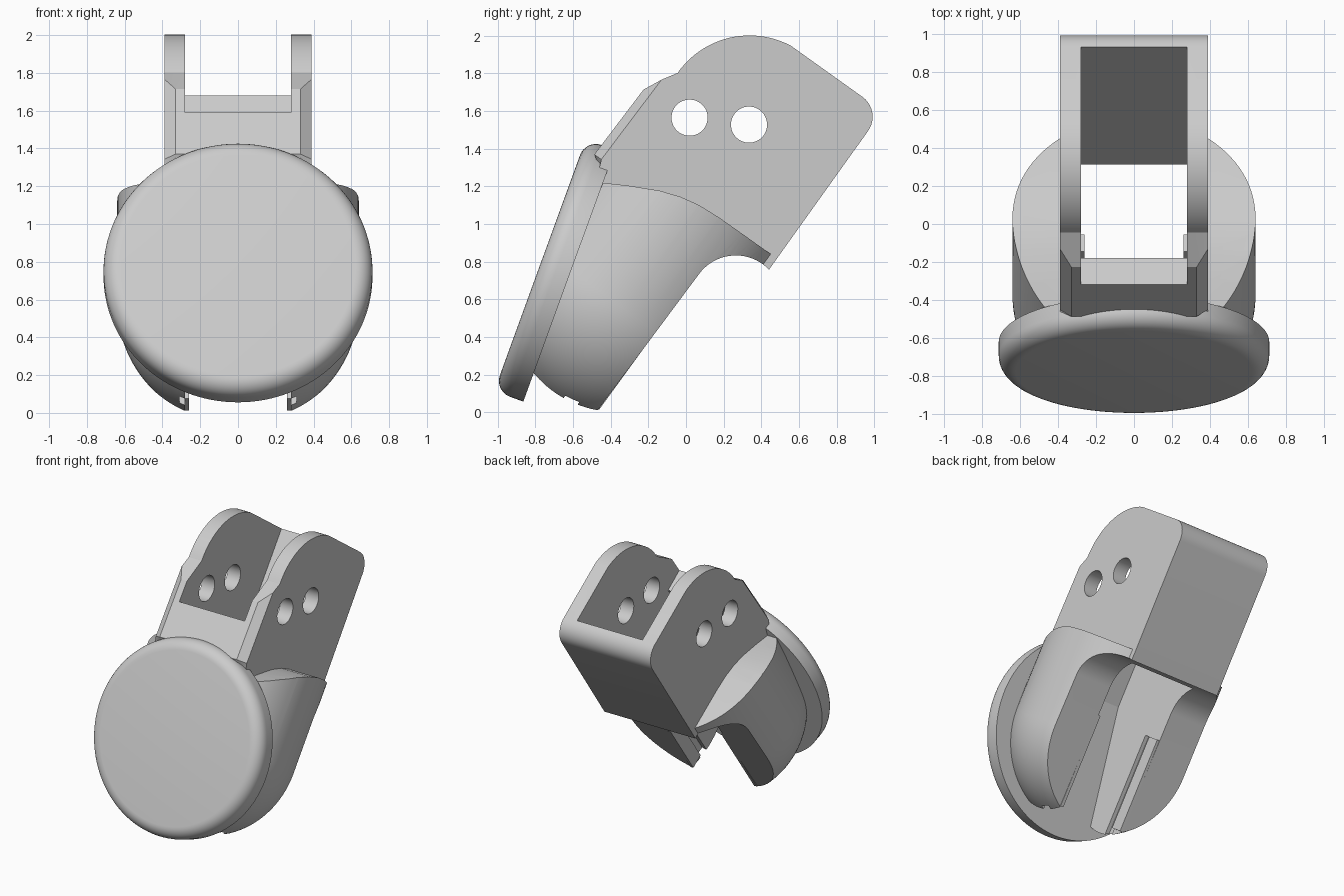
import bpy, bmesh, math
from mathutils import Matrix, Vector

cube = bpy.data.objects.get("Cube")
if cube:
    bpy.data.objects.remove(cube, do_unlink=True)

grey = bpy.data.materials.new("light_grey")
grey.use_nodes = True
colour = (0.6, 0.6, 0.6, 1)
grey.diffuse_color = colour
grey.node_tree.nodes["Principled BSDF"].inputs["Base Color"].default_value = colour

# Directions in the side plane: along the sloped housing, and out of its back
T = Vector((0, 0.588, 0.809))
P = Vector((0, 0.809, -0.588))
X = Vector((1, 0, 0))


def finish(bm, name):
    bmesh.ops.recalc_face_normals(bm, faces=bm.faces[:])
    mesh = bpy.data.meshes.new(name)
    bm.to_mesh(mesh)
    bm.free()
    mesh.materials.append(grey)
    ob = bpy.data.objects.new(name, mesh)
    bpy.context.scene.collection.objects.link(ob)
    return ob


def prism(name, layers):
    """Join matching (x, outline) layers and cap both ends."""
    bm = bmesh.new()
    rings = [[bm.verts.new((x, y, z)) for y, z in pts] for x, pts in layers]
    n = len(rings[0])
    for a, b in zip(rings, rings[1:]):
        for i in range(n):
            j = (i + 1) % n
            bm.faces.new((a[i], a[j], b[j], b[i]))
    bm.faces.new(rings[0])
    bm.faces.new(rings[-1])
    return finish(bm, name)


def slab(name, pts, x0, x1):
    return prism(name, [(x0, pts), (x1, pts)])


def frame(axis, centre):
    m = Matrix((X, axis.cross(X), axis)).transposed().to_4x4()
    m.translation = centre
    return m


def arc(cy, cz, r, a0, a1, n):
    angles = [math.radians(a0 + (a1 - a0) * i / n) for i in range(n + 1)]
    return [(cy + r * math.cos(a), cz + r * math.sin(a)) for a in angles]


def strip(p0, p1, t0, t1):
    return [tuple((P * p + T * t).yz) for p, t in
            ((p0, t0), (p1, t0), (p1, t1), (p0, t1))]


def combine(ob, tool, operation):
    mod = ob.modifiers.new(operation.title(), 'BOOLEAN')
    mod.operation = operation
    mod.solver = 'EXACT'
    mod.object = tool
    bpy.context.view_layer.objects.active = ob
    bpy.ops.object.modifier_apply(modifier=mod.name)
    bpy.data.objects.remove(tool, do_unlink=True)


def smooth(ob):
    bpy.ops.object.select_all(action='DESELECT')
    ob.select_set(True)
    bpy.context.view_layer.objects.active = ob
    bpy.ops.object.shade_smooth_by_angle(angle=math.radians(25))


# Rounded lower body: side outline trimmed by a long capsule with a ball end
outline = [(-0.45, 1.22), (-0.30, 1.203), (-0.14, 1.177), (-0.03, 1.145),
           (0.07, 1.10), (0.178, 1.033), (0.31, 0.94), (0.455, 0.837),
           (-0.45, -0.40), (-1.03, -0.40)]
body = slab("housing", outline, -0.7, 0.7)
bm = bmesh.new()
bmesh.ops.create_uvsphere(bm, u_segments=96, v_segments=48, radius=0.64)
for v in bm.verts:
    if v.co.z > 0.001:
        v.co.z += 2.5
bm.transform(frame(T, P * -0.637 + T * 0.25))
combine(body, finish(bm, "capsule_trim"), 'INTERSECT')

# Upper bracket with chamfered front corners
tail = (arc(0.338, 1.535, 0.467, 145, 62, 24) + arc(0.862, 1.57, 0.13, 54, -36, 10)
        + [(0.40, 0.70), (-0.10, 0.90), (-0.49, 1.07), (-0.428, 1.283), (-0.46, 1.30)])
front = [(-0.487, 1.37), (-0.226, 1.714)] + tail
edge = [(-0.45, 1.343), (-0.13, 1.767)] + tail
bracket = prism("bracket", [(-0.39, edge), (-0.33, front), (0.33, front), (0.39, edge)])
combine(body, bracket, 'UNION')

# Arched cut-out under the bracket, running on as the flat back of the legs
arch = arc(0.265, 0.59, 0.243, 43.5, 143.5, 20)
below = [(-0.471, 0.008), (-0.9, -0.583), (0.5, -0.7), (0.8, 0.5)]
combine(body, slab("arch_cutter", arch + below, -1, 1), 'DIFFERENCE')

# Open channel through the bracket and between the legs
channel = [(-0.4, 1.651), (-0.18, 1.49), (-0.768, 0.681), (-1.3, 0.1), (-1.3, -0.5),
           (-0.65, -0.5), (0.94, 1.69), (1.2, 2.05), (1.0, 2.3), (-0.6, 2.3)]
combine(body, slab("channel_cutter", channel, -0.28, 0.28), 'DIFFERENCE')

# Grooves inside the legs, and the pin holes
combine(body, slab("groove_cutter", strip(-0.57, -0.49, -0.6, 0.43), -0.31, 0.31),
        'DIFFERENCE')
for y, z in ((0.019, 1.565), (0.335, 1.528)):
    hole = slab("hole_cutter", arc(y, z, 0.096, 0, 352.5, 47), -1, 1)
    combine(body, hole, 'DIFFERENCE')
smooth(body)

# Guide rails along the inner edges of the legs
for side, name in ((1, "left_guide_rail"), (-1, "right_guide_rail")):
    slab(name, strip(-0.49, -0.381, -0.262, 0.43), side * 0.26, side * 0.285)

# Round front disc with a rounded front rim
tilt = math.radians(20)
normal = Vector((0, -math.cos(tilt), math.sin(tilt)))
back = Vector((0, -0.621, 0.725))
thickness = 0.165
bm = bmesh.new()
bmesh.ops.create_cone(bm, cap_ends=True, segments=128, radius1=0.712, radius2=0.712,
                      depth=thickness)
rim = [e for e in bm.edges if all(v.co.z > 0 for v in e.verts)]
bmesh.ops.bevel(bm, geom=rim, offset=0.09, segments=8, profile=0.5, affect='EDGES')
bm.transform(frame(normal, back + normal * thickness / 2))
smooth(finish(bm, "front_disc"))
